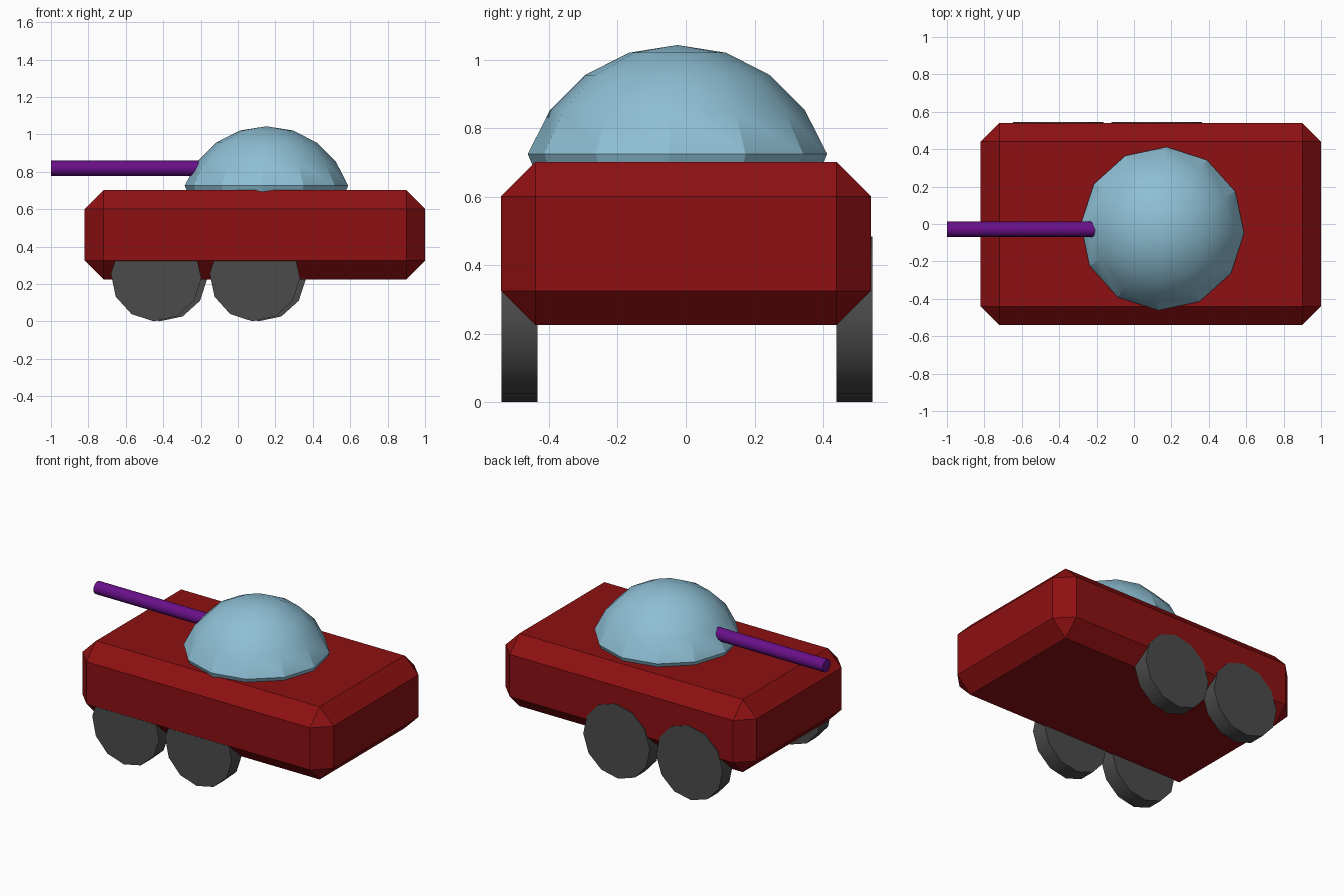
import bpy
import bmesh
from math import radians, sin, cos, pi

if "Cube" in bpy.data.objects:
    bpy.data.objects.remove(bpy.data.objects["Cube"], do_unlink=True)


def material(name, rgb):
    mat = bpy.data.materials.new(name)
    mat.use_nodes = True
    mat.diffuse_color = (*rgb, 1)
    mat.node_tree.nodes["Principled BSDF"].inputs["Base Color"].default_value = (*rgb, 1)
    return mat


red = material("dark red", (0.27, 0.005, 0.006))
blue = material("pale blue", (0.27, 0.52, 0.66))
purple = material("purple", (0.14, 0.005, 0.25))
grey = material("dark grey", (0.07, 0.07, 0.07))


def finish(name, mat, smooth_angle=None):
    obj = bpy.context.object
    obj.name = name
    obj.data.materials.append(mat)
    if smooth_angle:
        bpy.ops.object.shade_smooth_by_angle(angle=radians(smooth_angle))
    return obj


def cylinder(name, mat, sides, radius, depth, location, rotation, smooth_angle):
    bpy.ops.mesh.primitive_cylinder_add(vertices=sides, radius=radius, depth=depth,
                                        location=location, rotation=rotation)
    return finish(name, mat, smooth_angle)


# Hull: a box with every edge chamfered
bpy.ops.mesh.primitive_cube_add(size=1, location=(0.09, 0, 0.463))
hull = bpy.context.object
hull.scale = (1.82, 1.08, 0.476)
bpy.ops.object.transform_apply(location=False, rotation=False, scale=True)
finish("hull", red)
chamfer = hull.modifiers.new("chamfer", "BEVEL")
chamfer.width = 0.1
chamfer.segments = 1
chamfer.limit_method = "NONE"

# Turret: low-poly dome, rings turned in below its rim
bm = bmesh.new()
SIDES, RADIUS, TURN = 12, 0.46, radians(-3)
profile = [(RADIUS * sin(a), RADIUS * cos(a)) for a in (radians(18 * i) for i in range(1, 5))]
profile.append((0.4, 0.05))
rings = [[bm.verts.new((r * cos(TURN + 2 * pi * k / SIDES),
                        r * sin(TURN + 2 * pi * k / SIDES), z))
          for k in range(SIDES)] for r, z in profile]
peak = bm.verts.new((0, 0, RADIUS))
for k in range(SIDES):
    n = (k + 1) % SIDES
    bm.faces.new((peak, rings[0][k], rings[0][n]))
    for upper, lower in zip(rings, rings[1:]):
        bm.faces.new((upper[k], lower[k], lower[n], upper[n]))
bm.faces.new(rings[-1][::-1])
mesh = bpy.data.meshes.new("turret")
bm.to_mesh(mesh)
bm.free()
turret = bpy.data.objects.new("turret", mesh)
turret.location = (0.152, -0.025, 0.565 + 0.015)
turret.location.z = 1.043 - RADIUS
bpy.context.collection.objects.link(turret)
bpy.ops.object.select_all(action="DESELECT")
turret.select_set(True)
bpy.context.view_layer.objects.active = turret
finish("turret", blue, 26)

# Gun barrel reaching into the dome
cylinder("gun_barrel", purple, 16, 0.041, 1.0, (-0.5, -0.028, 0.818),
         (0, pi / 2, 0), 35)

# Two wheels on each side
for side, y, shift in (("right", -0.486, 0), ("left", 0.4925, 0.032)):
    for end, x in (("first", -0.438), ("second", 0.09)):
        cylinder(f"{side}_{end}_wheel", grey, 12, 0.242, 0.105,
                 (x + shift, y, 0.242), (pi / 2, radians(3), 0), 35)
